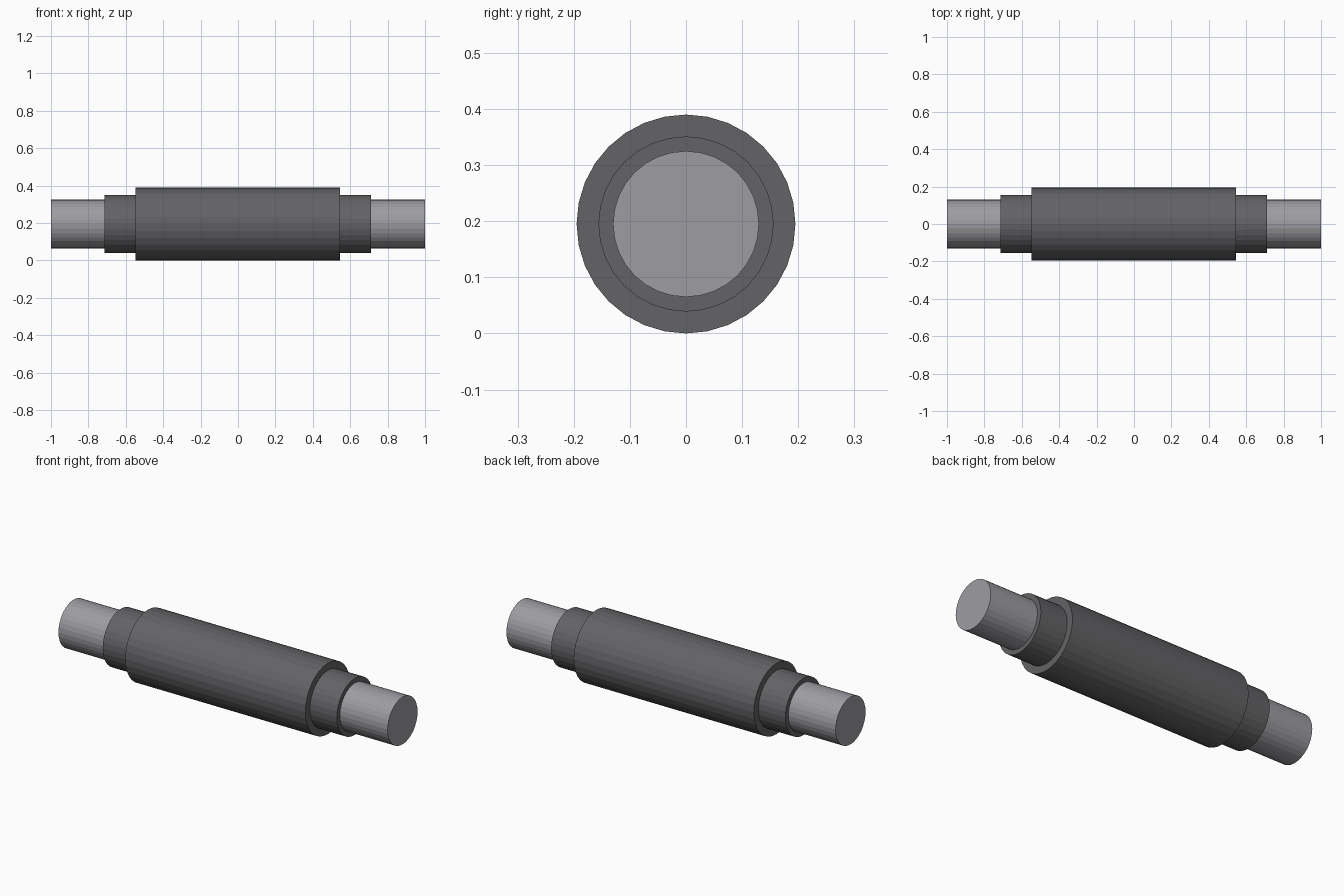
import bpy
import math

if "Cube" in bpy.data.objects:
    bpy.data.objects.remove(bpy.data.objects["Cube"])

AXIS_Z = 0.195


def material(name, rgb):
    m = bpy.data.materials.new(name)
    m.diffuse_color = (*rgb, 1.0)
    m.use_nodes = True
    m.node_tree.nodes["Principled BSDF"].inputs["Base Color"].default_value = m.diffuse_color
    return m


def bar(name, radius, x0, x1, mat, sides=32):
    """Faceted cylinder lying along x."""
    bpy.ops.mesh.primitive_cylinder_add(
        vertices=sides, radius=radius, depth=x1 - x0,
        location=((x0 + x1) / 2, 0, AXIS_Z), rotation=(0, math.pi / 2, 0))
    ob = bpy.context.object
    ob.name = name
    ob.data.materials.append(mat)
    bpy.ops.object.shade_flat()
    return ob


steel = material("light steel", (0.34, 0.335, 0.36))
dark = material("dark grey", (0.125, 0.125, 0.132))

# Central shaft running the full length
bar("shaft", 0.13, -1.0, 1.0, steel)
# Stepped collar just inside the shaft ends
bar("collar", 0.156, -0.713, 0.71, dark)
# Thick roller body
bar("roller_body", 0.195, -0.549, 0.546, dark)
